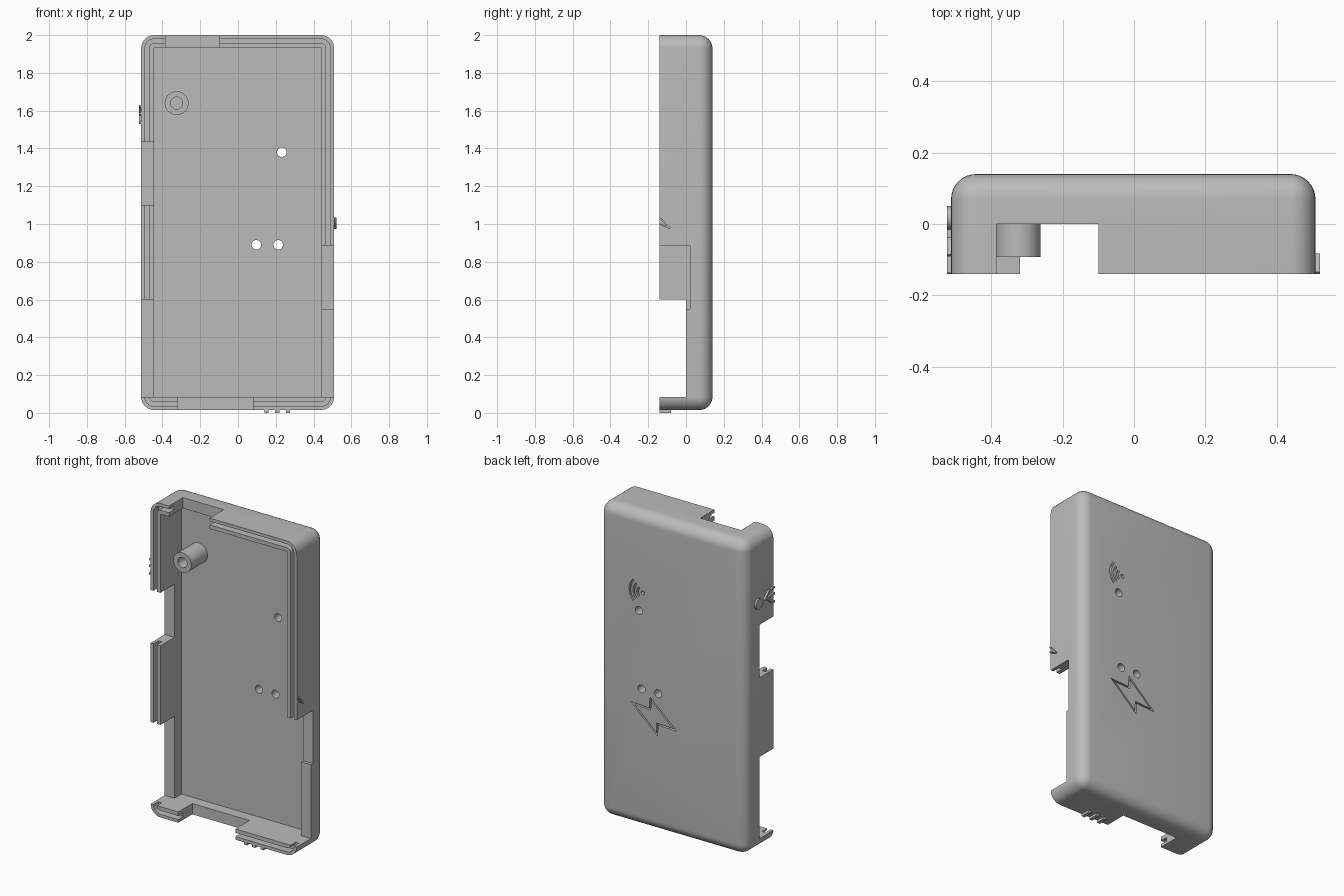
import bpy
import bmesh
from math import cos, sin, pi, radians
from mathutils import Vector

cube = bpy.data.objects.get("Cube")
if cube:
    bpy.data.objects.remove(cube, do_unlink=True)

GREY = (0.5, 0.5, 0.5, 1.0)
mat = bpy.data.materials.new("plain grey plastic")
mat.use_nodes = True
mat.diffuse_color = GREY
mat.node_tree.nodes["Principled BSDF"].inputs["Base Color"].default_value = GREY

# Shell limits
LEFT, RIGHT, LOW, HIGH = -0.513, 0.509, 0.015, 2.0
FRONT, BACK, WALL, ROUND = -0.14, 0.14, 0.068, 0.07
FLOOR = 0.07


def finish(name, bm):
    bmesh.ops.recalc_face_normals(bm, faces=bm.faces)
    mesh = bpy.data.meshes.new(name)
    bm.to_mesh(mesh)
    bm.free()
    mesh.materials.append(mat)
    obj = bpy.data.objects.new(name, mesh)
    bpy.context.collection.objects.link(obj)
    return obj


def place(u, v, a, axis):
    return {"x": (a, u, v), "y": (u, a, v), "z": (u, v, a)}[axis]


def prism(name, pts, a0, a1, axis="y", inner=None):
    """Extrude an outline along an axis, hollow when an inner outline is given."""
    bm = bmesh.new()
    loops = [[[bm.verts.new(place(u, v, a, axis)) for u, v in line] for a in (a0, a1)]
             for line in ([pts, inner] if inner else [pts])]
    n = len(pts)
    for lo, hi in loops:
        for i in range(n):
            j = (i + 1) % n
            bm.faces.new((lo[i], lo[j], hi[j], hi[i]))
    for end in (0, 1):
        if inner:
            out, inn = loops[0][end], loops[1][end]
            for i in range(n):
                j = (i + 1) % n
                bm.faces.new((out[i], out[j], inn[j], inn[i]))
        else:
            bm.faces.new(loops[0][end])
    return finish(name, bm)


def rect(u0, u1, v0, v1):
    return [(u0, v0), (u1, v0), (u1, v1), (u0, v1)]


def arc(c, r, start, end, n):
    return [(c[0] + r * cos(start + (end - start) * i / n),
             c[1] + r * sin(start + (end - start) * i / n)) for i in range(n + 1)]


def circle(c, r, n=32):
    return arc(c, r, 0, 2 * pi, n)[:-1]


def rounded_rect(inset):
    r = ROUND - inset
    pts = []
    for k, (x, z) in enumerate([(RIGHT - ROUND, HIGH - ROUND), (LEFT + ROUND, HIGH - ROUND),
                                (LEFT + ROUND, LOW + ROUND), (RIGHT - ROUND, LOW + ROUND)]):
        pts += arc((x, z), r, k * pi / 2, (k + 1) * pi / 2, 8)
    return pts


def offset(pts, d):
    """Mitred offset of a closed outline."""
    out = []
    for i, p in enumerate(pts):
        p, before, after = Vector(p), Vector(pts[i - 1]), Vector(pts[(i + 1) % len(pts)])
        e, f = (p - before).normalized(), (after - p).normalized()
        m, n = Vector((e.y, -e.x)), Vector((f.y, -f.x))
        out.append(tuple(p + (m + n) * d / (1 + m.dot(n))))
    return out


def bar(p, q, w):
    p, q = Vector(p), Vector(q)
    d = (q - p).normalized()
    s = Vector((-d.y, d.x)) * w / 2
    return [tuple(v) for v in (p + s, p - s, q - s, q + s)]


def smooth(obj):
    bpy.ops.object.select_all(action="DESELECT")
    obj.select_set(True)
    bpy.context.view_layer.objects.active = obj
    bpy.ops.object.shade_smooth_by_angle(angle=radians(30))


# Case shell: box rounded on every edge except the open front rim
bm = bmesh.new()
bmesh.ops.create_cube(bm, size=1)
for v in bm.verts:
    v.co = (LEFT if v.co.x < 0 else RIGHT, FRONT if v.co.y < 0 else BACK,
            LOW if v.co.z < 0 else HIGH)
edges = [e for e in bm.edges if any(v.co.y > 0 for v in e.verts)]
bmesh.ops.bevel(bm, geom=edges, offset=ROUND, segments=8, profile=0.5, affect="EDGES")
shell = finish("case_shell", bm)

# Inner pocket and rim groove
cutters = [
    prism("pocket_cutter", rect(LEFT + WALL, RIGHT - WALL, LOW + WALL, HIGH - WALL), -0.3, FLOOR),
    prism("rim_groove_cutter", rounded_rect(0.02), -0.3, -0.09, inner=rounded_rect(0.043)),
]

# Openings in the walls: x range, z range, depth
for x0, x1, z0, z1, depth in [
        (-0.385, -0.10, 1.9, 2.2, 0.0),
        (-0.32, 0.08, -0.2, 0.1, 0.0),
        (-0.7, -0.42, 1.10, 1.435, 0.0),
        (-0.7, -0.42, 0.083, 0.60, 0.0),
        (0.42, 0.7, 0.083, 0.551, 0.0),
        (0.42, 0.7, 0.55, 0.885, 0.02)]:
    cutters.append(prism("wall_opening_cutter", rect(x0, x1, z0, z1), -0.31, depth))

# Indicator holes through the back
for c in [(0.232, 1.38), (0.097, 0.89), (0.213, 0.89)]:
    cutters.append(prism("hole_cutter", circle(c, 0.025), 0.0, 0.3))

# Engraved signal symbol: dot and three arcs
ENGRAVE = 0.12
dot = (0.204, 1.5)
cutters.append(prism("signal_dot_cutter", circle(dot, 0.012, 16), ENGRAVE, 0.3))
for r in (0.037, 0.064, 0.091):
    band = arc(dot, r + 0.006, -pi / 4, pi / 4, 12) + arc(dot, r - 0.006, pi / 4, -pi / 4, 12)
    cutters.append(prism("signal_arc_cutter", band, ENGRAVE, 0.3))

# Engraved power bolt outline
half = [(0.148, 0.046), (0.026, 0.040), (0.022, 0.106)]
bolt = [(0.128 + s * x, 0.738 + s * z) for s in (1, -1) for x, z in half]
cutters.append(prism("bolt_cutter", offset(bolt, 0.005), ENGRAVE, 0.3, inner=offset(bolt, -0.005)))

# Cut everything from the shell
for c in cutters:
    c.hide_render = True
    mod = shell.modifiers.new(c.name, "BOOLEAN")
    mod.operation, mod.solver, mod.object = "DIFFERENCE", "EXACT", c
graph = bpy.context.evaluated_depsgraph_get()
mesh = bpy.data.meshes.new_from_object(shell.evaluated_get(graph))
shell.modifiers.clear()
shell.data = mesh
for c in cutters:
    bpy.data.objects.remove(c, do_unlink=True)
smooth(shell)

# Hollow screw post
centre = (-0.325, 1.64)
smooth(prism("screw_post", circle(centre, 0.063), -0.092, FLOOR + 0.002,
             inner=circle(centre, 0.032)))

# Raised connector symbol on the right wall
smooth(prism("connector_disc", circle((0.017, 1.575), 0.033), LEFT - 0.012, LEFT + 0.005, "x"))
for p, q in [((0.0, 1.575), (-0.14, 1.585)), ((-0.04, 1.578), (-0.09, 1.62)),
             ((-0.09, 1.62), (-0.138, 1.625)), ((-0.07, 1.58), (-0.11, 1.54)),
             ((-0.11, 1.54), (-0.138, 1.535))]:
    prism("connector_branch", bar(p, q, 0.012), LEFT - 0.012, LEFT + 0.005, "x")

# Raised chevron on the left wall
for p, q in [((-0.137, 1.032), (-0.085, 0.977)), ((-0.085, 0.977), (-0.137, 1.0))]:
    prism("chevron_bar", bar(p, q, 0.008), RIGHT - 0.005, RIGHT + 0.012, "x")

# Raised ribs under the base
for x in (0.15, 0.208, 0.265):
    prism("base_rib", rect(x - 0.011, x + 0.011, FRONT, -0.08), 0.0, LOW + 0.005, "z")
